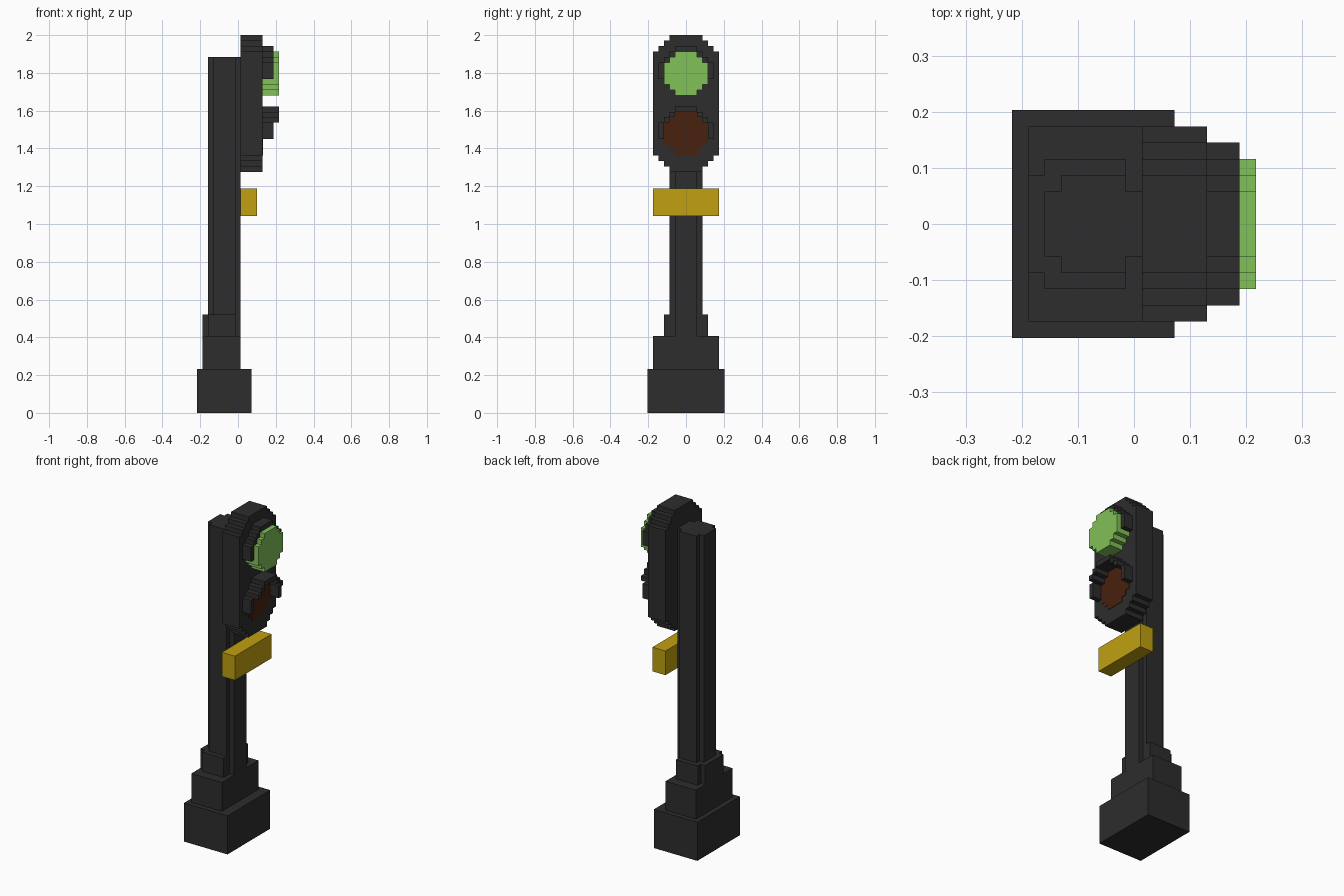
import bpy, bmesh
from mathutils import Vector

if "Cube" in bpy.data.objects:
    bpy.data.objects.remove(bpy.data.objects["Cube"], do_unlink=True)

U = 2 / 69      # size of one block
X0 = -7.5       # block offset that centres the model in x


def material(name, rgb):
    m = bpy.data.materials.new(name)
    m.use_nodes = True
    m.diffuse_color = (*rgb, 1)
    m.node_tree.nodes["Principled BSDF"].inputs["Base Color"].default_value = (*rgb, 1)
    return m


DARK = material("charcoal", (0.026, 0.026, 0.026))
GREEN = material("signal green", (0.223, 0.533, 0.098))
BROWN = material("unlit red brown", (0.065, 0.016, 0.0044))
YELLOW = material("mustard yellow", (0.533, 0.352, 0.005))


def finish(name, bm, mat):
    bmesh.ops.recalc_face_normals(bm, faces=bm.faces)
    for v in bm.verts:
        v.co = Vector((v.co.x + X0, v.co.y, v.co.z)) * U
    mesh = bpy.data.meshes.new(name)
    bm.to_mesh(mesh)
    bm.free()
    mesh.materials.append(mat)
    obj = bpy.data.objects.new(name, mesh)
    bpy.context.collection.objects.link(obj)
    return obj


def stepped_prism(name, rows, axis, a, b, mat):
    """Rows of (half width in y, start, end) form a symmetric stepped outline,
    extruded from a to b along x (rows run in z) or along z (rows run in x)."""
    side = [p for h, s, e in rows for p in ((h, s), (h, e))]
    outline = side + [(-h, t) for h, t in reversed(side)]
    bm = bmesh.new()
    verts = [bm.verts.new((a, y, t) if axis == "x" else (t, y, a)) for y, t in outline]
    face = bm.faces.new(verts)
    new = bmesh.ops.extrude_face_region(bm, geom=[face])["geom"]
    shift = Vector((b - a, 0, 0) if axis == "x" else (0, 0, b - a))
    bmesh.ops.translate(bm, vec=shift, verts=[g for g in new if isinstance(g, bmesh.types.BMVert)])
    return finish(name, bm, mat)


def add_box(bm, x, y, z):
    verts = bmesh.ops.create_cube(bm, size=1)["verts"]
    for v in verts:
        v.co = [r[0] if c < 0 else r[1] for c, r in zip(v.co, (x, y, z))]


def visor(name, z, depth, side_depth):
    """Stepped arch over a lens whose bottom is at z."""
    bm = bmesh.new()
    add_box(bm, (12, depth), (-2, 2), (z + 8, z + 9))
    for s in (-1, 1):
        for y0, z0, z1, d in ((2, 7, 8, depth), (3, 6, 7, depth), (4, 3, 6, side_depth)):
            add_box(bm, (12, d), sorted((s * y0, s * (y0 + 1))), (z + z0, z + z1))
    return finish(name, bm, DARK)


def lens_rows(z):
    return [(2, z, z + 1), (3, z + 1, z + 2), (4, z + 2, z + 6), (3, z + 6, z + 7), (2, z + 7, z + 8)]


# Stepped foot and post
stepped_prism("base", [(7, 0, 10)], "z", 0, 8, DARK)
stepped_prism("base_tier", [(6, 1, 8)], "z", 8, 14, DARK)
stepped_prism("post_collar", [(3, 1, 2), (4, 2, 7), (2, 7, 8)], "z", 14, 18, DARK)
stepped_prism("post", [(2, 2, 3), (3, 3, 7), (2, 7, 8)], "z", 18, 65, DARK)

# Signal head with rounded ends
stepped_prism("signal_head", [(3, 44, 45), (4, 45, 46), (5, 46, 47), (6, 47, 66),
                              (5, 66, 67), (4, 67, 68), (3, 68, 69)], "x", 8, 12, DARK)

# Lenses and visors
stepped_prism("upper_lens", lens_rows(58), "x", 12, 15, GREEN)
visor("upper_visor", 58, 14, 14)
stepped_prism("lower_lens", lens_rows(47), "x", 12, 12.1, BROWN)
visor("lower_visor", 47, 15, 14)

# Yellow plate on the post
stepped_prism("yellow_plate", [(6, 36, 41)], "x", 8, 11, YELLOW)
